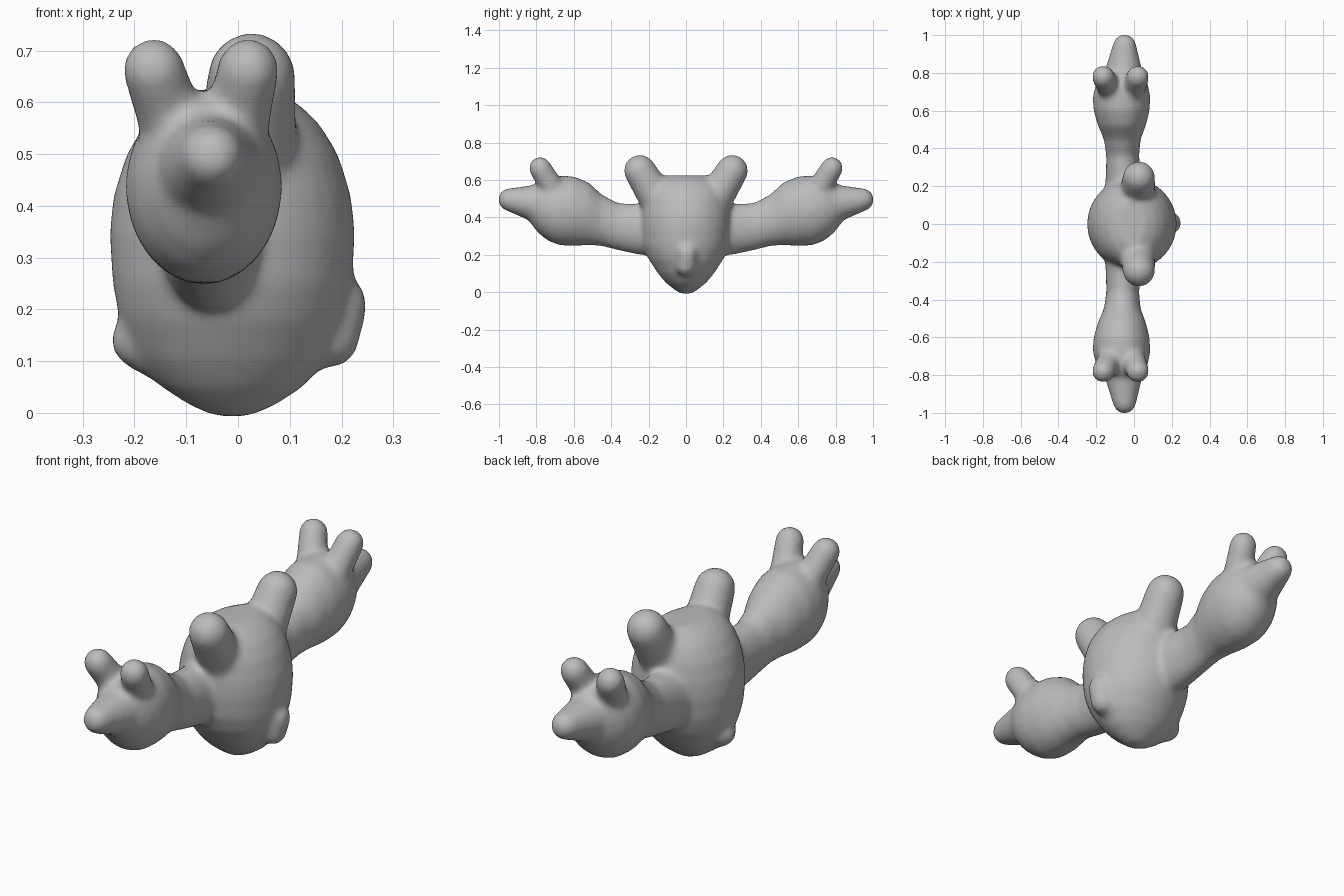
import bpy, bmesh, math
from mathutils import Vector

cube = bpy.data.objects.get("Cube")
if cube:
    bpy.data.objects.remove(cube, do_unlink=True)

grey = bpy.data.materials.new("clay_grey")
grey.use_nodes = True
colour = (0.5, 0.5, 0.5, 1)
grey.diffuse_color = colour
grey.node_tree.nodes["Principled BSDF"].inputs["Base Color"].default_value = colour

SIDES = 32
bm = bmesh.new()


def loft(rings):
    """Closed skin over a list of point rings."""
    loops = [[bm.verts.new(p) for p in ring] for ring in rings]
    for a, b in zip(loops, loops[1:]):
        for i in range(SIDES):
            j = (i + 1) % SIDES
            bm.faces.new((a[i], a[j], b[j], b[i]))
    bm.faces.new(loops[0][::-1])
    bm.faces.new(loops[-1])


def circle():
    return [(math.cos(2 * math.pi * i / SIDES), math.sin(2 * math.pi * i / SIDES))
            for i in range(SIDES)]


# unit ball directions shared by all rounded limbs
ball = bmesh.new()
bmesh.ops.create_icosphere(ball, subdivisions=3, radius=1)
DIRS = [v.co.copy() for v in ball.verts]
ball.free()


def limb(p, rp, q, rq):
    """Tapered capsule from p to q."""
    verts = [bm.verts.new(Vector(c) + d * r) for c, r in ((p, rp), (q, rq)) for d in DIRS]
    res = bmesh.ops.convex_hull(bm, input=verts)
    inner = {g for key in ("geom_interior", "geom_unused") for g in res[key]
             if isinstance(g, bmesh.types.BMVert)}
    bmesh.ops.delete(bm, geom=list(inner), context='VERTS')


# egg-shaped torso: height, half width, half depth
TORSO = [(-.008, .03, .03), (.012, .08, .06), (.05, .138, .108), (.1, .182, .15),
         (.18, .218, .202), (.25, .232, .23), (.35, .238, .241), (.42, .23, .24),
         (.5, .205, .23), (.56, .168, .208), (.6, .125, .175), (.625, .07, .12)]
loft([[(-.011 + w * c, d * s, z) for c, s in circle()] for z, w, d in TORSO])

# neck and head: distance along y, centre x, centre z, half width, half height
HEAD = [(.1, -.05, .34, .11, .14), (.25, -.055, .337, .095, .137), (.36, -.06, .35, .087, .127),
        (.45, -.062, .385, .098, .138), (.52, -.064, .42, .127, .168), (.6, -.066, .434, .149, .187),
        (.68, -.066, .438, .152, .187), (.74, -.064, .446, .138, .17), (.79, -.06, .456, .112, .14),
        (.83, -.056, .466, .08, .1), (.86, -.053, .47, .04, .05)]
for side in (-1, 1):
    loft([[(x + w * c, side * y, z + h * s) for c, s in circle()] for y, x, z, w, h in HEAD])
    # snout
    limb((-.055, side * .8, .475), .1, (-.05, side * .944, .495), .062)
    # ears
    for tip, base in ((-.163, -.125), (.02, -.005)):
        limb((base, side * .71, .55), .065, (tip, side * .78, .664), .061)
    # horns on the torso
    limb((.015, side * .13, .46), .1, (.026, side * .247, .65), .086)

# small side bumps
limb((.18, 0, .14), .055, (.195, .005, .21), .057)
limb((-.12, 0, .1), .055, (-.19, .005, .14), .057)

bmesh.ops.recalc_face_normals(bm, faces=bm.faces[:])
mesh = bpy.data.meshes.new("two_headed_body")
bm.to_mesh(mesh)
bm.free()
mesh.materials.append(grey)
body = bpy.data.objects.new("two_headed_body", mesh)
bpy.context.collection.objects.link(body)
mesh.polygons.foreach_set("use_smooth", [True] * len(mesh.polygons))

# fuse every part into one soft skin
fuse = body.modifiers.new("fuse", 'REMESH')
fuse.mode = 'VOXEL'
fuse.voxel_size = .012
fuse.use_smooth_shade = True
soften = body.modifiers.new("soften", 'SMOOTH')
soften.factor = .5
soften.iterations = 18
